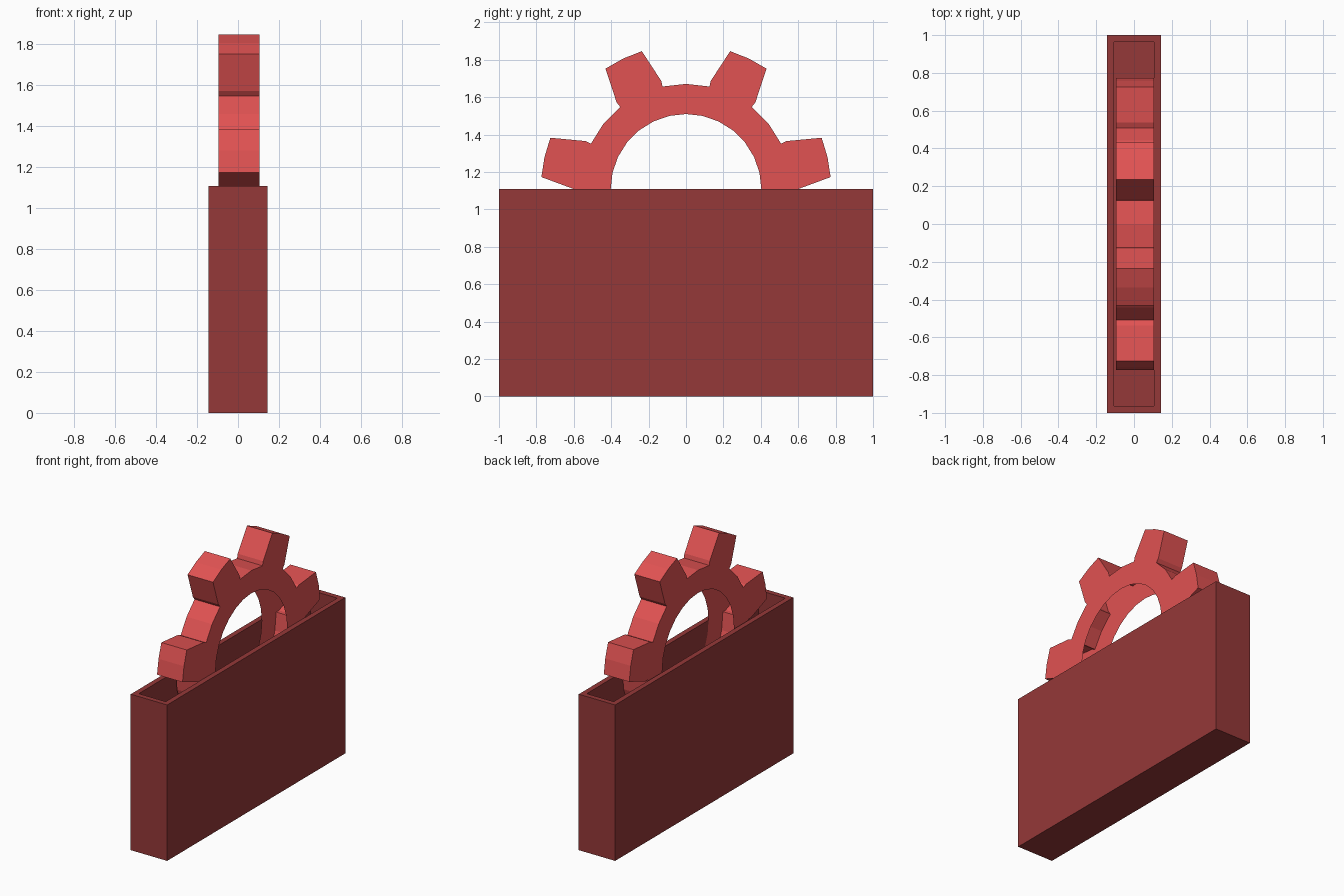
import bpy, bmesh
from math import sin, cos, pi

if "Cube" in bpy.data.objects:
    bpy.data.objects.remove(bpy.data.objects["Cube"])


def material(name, color):
    m = bpy.data.materials.new(name)
    m.diffuse_color = color
    m.use_nodes = True
    m.node_tree.nodes["Principled BSDF"].inputs["Base Color"].default_value = m.diffuse_color
    return m


def finish(name, bm, mat):
    me = bpy.data.meshes.new(name)
    bm.to_mesh(me)
    bm.free()
    me.materials.append(mat)
    ob = bpy.data.objects.new(name, me)
    bpy.context.collection.objects.link(ob)
    return ob


red = material("red", (0.75, 0.085, 0.085, 1))
dark_red = material("dark_red", (0.3, 0.04, 0.04, 1))

# Open-topped slim case: bottom, outer walls, rim and inner lining
bm = bmesh.new()
W, L, H, T = 0.143, 1.0, 1.108, 0.037


def rect(w, l, z):
    return [bm.verts.new((sx * w, sy * l, z))
            for sx, sy in ((-1, -1), (1, -1), (1, 1), (-1, 1))]


loops = [rect(W, L, 0), rect(W, L, H), rect(W - T, L - T, H), rect(W - T, L - T, T)]
for a, b in zip(loops, loops[1:]):
    for i in range(4):
        j = (i + 1) % 4
        bm.faces.new((a[i], a[j], b[j], b[i]))
bm.faces.new(loops[0][::-1])
bm.faces.new(loops[3])
finish("case", bm, dark_red)

# Seven-tooth gear, a hollow shell with no wall on its bore
bm = bmesh.new()
CZ, CX, HALF, TEETH = 1.107, 0.005, 0.1, 7
BORE, ROOT, PITCH, TIP = 0.403, 0.564, 0.595, 0.776
step = 2 * pi / (TEETH * 4)


def pair(r, a):
    """Matching vertices on both sides of the gear, angle from vertical."""
    return [bm.verts.new((CX + s * HALF, r * sin(a), CZ + r * cos(a))) for s in (-1, 1)]


def sides(a, b, c, d):
    for s in (0, 1):
        f = (a[s], b[s], c[s], d[s])
        bm.faces.new(f if s == 0 else f[::-1])


def across(a, b):
    bm.faces.new((a[0], b[0], b[1], a[1]))


N = TEETH * 4
bore = [pair(BORE, i * step) for i in range(N)]
root = [pair(ROOT, i * step) for i in range(N)]
for i in range(N):
    j = (i + 1) % N
    sides(bore[i], bore[j], root[j], root[i])
for t in range(TEETH):
    k = [(4 * t + n) % N for n in range(5)]
    # Gap between teeth
    across(root[k[0]], root[k[1]])
    across(root[k[3]], root[k[4]])
    # Tooth flanks and tip
    angles = [(4 * t + n) * step for n in (1, 2, 3)]
    taper = 0.085
    pitch = [pair(PITCH, a) for a in angles]
    tip = [pair(TIP, a + d) for a, d in zip(angles, (taper, 0, -taper))]
    base = [root[n] for n in k[1:4]]
    for lo, hi in ((base, pitch), (pitch, tip)):
        for i in (0, 1):
            sides(lo[i], lo[i + 1], hi[i + 1], hi[i])
        across(lo[0], hi[0])
        across(hi[2], lo[2])
    across(tip[0], tip[1])
    across(tip[1], tip[2])
bmesh.ops.recalc_face_normals(bm, faces=bm.faces)
finish("gear", bm, red)
